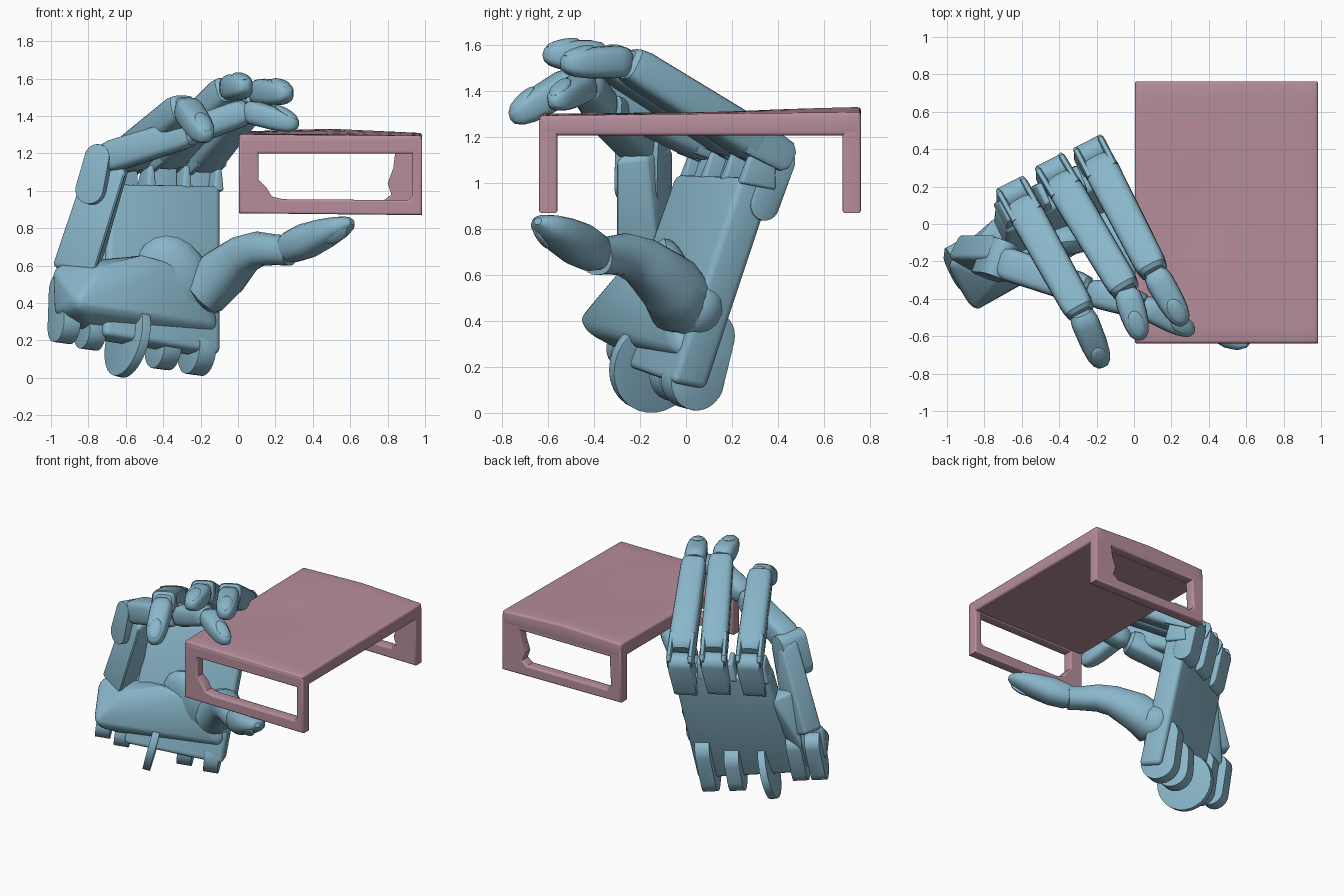
import bpy, bmesh, math
from mathutils import Vector as V

if "Cube" in bpy.data.objects:
    bpy.data.objects.remove(bpy.data.objects["Cube"])

def material(name, rgb):
    m = bpy.data.materials.new(name)
    m.diffuse_color = (*rgb, 1)
    m.use_nodes = True
    m.node_tree.nodes["Principled BSDF"].inputs["Base Color"].default_value = m.diffuse_color
    return m

BLUE = material("blue_grey", (0.25, 0.47, 0.59))
PINK = material("dusty_pink", (0.47, 0.27, 0.33))
LAT = V((0.89, 0.45, 0.0)).normalized()      # across the palm
FRONT = V((0.07, -0.15, 0.03))               # palm thickness, towards the grip
DOWN = V((0.0, -0.33, -1.0)).normalized()    # along the palm to the wrist

def activate(ob):
    bpy.ops.object.select_all(action='DESELECT')
    ob.select_set(True)
    bpy.context.view_layer.objects.active = ob

def finish(name, bm, mat, bevel=0.0, angle=35):
    bmesh.ops.recalc_face_normals(bm, faces=bm.faces[:])
    me = bpy.data.meshes.new(name)
    bm.to_mesh(me)
    bm.free()
    ob = bpy.data.objects.new(name, me)
    bpy.context.collection.objects.link(ob)
    me.materials.append(mat)
    activate(ob)
    if bevel:
        mod = ob.modifiers.new("bevel", 'BEVEL')
        mod.width, mod.segments, mod.limit_method = bevel, 3, 'ANGLE'
        mod.angle_limit = math.radians(25)
        bpy.ops.object.modifier_apply(modifier="bevel")
    bpy.ops.object.shade_smooth_by_angle(angle=math.radians(angle))
    return ob

def hull(name, pts, bevel=0.02, mat=BLUE):
    bm = bmesh.new()
    vs = [bm.verts.new(p) for p in pts]
    r = bmesh.ops.convex_hull(bm, input=vs)
    junk = {g for g in r['geom_interior'] + r['geom_unused'] if isinstance(g, bmesh.types.BMVert)}
    bmesh.ops.delete(bm, geom=list(junk), context='VERTS')
    bmesh.ops.dissolve_limit(bm, angle_limit=math.radians(4), verts=bm.verts[:], edges=bm.edges[:])
    return finish(name, bm, mat, bevel)

def lug(name, a, b, axis, ra, rb, depth, bevel=0.012):
    """flat rounded bar between two round ends"""
    axis = V(axis).normalized()
    u = axis.orthogonal().normalized()
    w = axis.cross(u)
    pts = []
    for c, r in ((V(a), ra), (V(b), rb)):
        for k in range(28):
            t = 2 * math.pi * k / 28
            p = c + (u * math.cos(t) + w * math.sin(t)) * r
            pts += [p + axis * depth / 2, p - axis * depth / 2]
    return hull(name, pts, bevel)

def loft(name, rings, up=V((0, 0, 1)), power=2.6, n=20):
    """rings: (centre, half width, half height)"""
    bm = bmesh.new()
    loops = []
    for i, (c, w, h) in enumerate(rings):
        d = (rings[min(i + 1, len(rings) - 1)][0] - rings[max(i - 1, 0)][0]).normalized()
        s = d.cross(up).normalized()
        u = s.cross(d)
        loop = []
        for k in range(n):
            a = 2 * math.pi * k / n
            x, y = math.cos(a), math.sin(a)
            f = lambda q: math.copysign(abs(q) ** (2 / power), q)
            loop.append(bm.verts.new(c + s * w * f(x) + u * h * f(y)))
        loops.append(loop)
    for a, b in zip(loops, loops[1:]):
        for k in range(n):
            bm.faces.new((a[k], a[(k + 1) % n], b[(k + 1) % n], b[k]))
    bm.faces.new(loops[0])
    bm.faces.new(loops[-1][::-1])
    return finish(name, bm, BLUE)

def segment(name, a, b, ra, rb, tip=False, power=3):
    a, b = V(a), V(b)
    L = (b - a).length
    start = [(0, .6), (.025, .88), (.07, 1)]
    end = [(L - .14, 1), (L - .08, .92), (L - .035, .74), (L - .01, .48), (L, .2)] if tip else \
          [(L - .07, 1), (L - .02, .9), (L, .65)]
    rings = []
    for t, s in start + end:
        r = (ra + (rb - ra) * t / L) * s
        rings.append((a + (b - a) * (t / L), r, r * 0.95))
    return loft(name, rings, power=power)

def ellipsoid(name, c, d, up, size):
    d = d.normalized()
    s = d.cross(up).normalized()
    u = s.cross(d)
    bm = bmesh.new()
    bmesh.ops.create_uvsphere(bm, u_segments=20, v_segments=10, radius=1)
    for v in bm.verts:
        p = v.co.copy()
        v.co = V(c) + d * p.x * size[0] + s * p.y * size[1] + u * p.z * size[2]
    return finish(name, bm, BLUE)

def nail(name, a, b, r, up=V((0, 0, 1))):
    d = (b - a).normalized()
    u = d.cross(up).cross(d).normalized()
    ellipsoid(name, b - d * 0.085 + u * r * 0.8, d - u * 0.25, u, (0.075, r * 0.68, 0.018))

# palm plate
back = [V(p) for p in [(-.16, .39, 1.0), (-.75, .1, 1.01), (-.78, -.19, .2), (-.16, .09, .1)]]
hull("palm", [p for b in back for p in (b, b + FRONT)], 0.03)

# three long fingers: rounded palm knuckle, forked base, long segment, fingertip
FINGERS = [
    ("ring", (-.65, .19, 1.13), (-.28, -.48, 1.45), (-.165, -.76, 1.28)),
    ("middle", (-.44, .31, 1.13), (-.04, -.36, 1.55), (.04, -.62, 1.56)),
    ("index", (-.235, .41, 1.11), (.11, -.26, 1.53), (.27, -.54, 1.52))]
for n, base, joint, tip in FINGERS:
    a, b, c = V(base), V(joint), V(tip)
    d = (b - a).normalized()
    side = d.cross(V((0, 0, 1))).normalized()
    k = a + FRONT * .2
    lug(n + "_palm_knuckle", k - V((0, 0, .02)), k + DOWN * .22, LAT, .07, .07, .15, .02)
    for s in (-1, 1):
        p = a + side * s * .073
        loft(n + "_fork", [(p - d * .02, .012, .04), (p + d * .01, .018, .07),
                           (p + d * .2, .018, .085)], power=4)
    segment(n + "_proximal", a + d * .09, b, .095, .085, power=4)
    segment(n + "_fingertip", b - (c - b).normalized() * .01, c, .077, .068, tip=True)
    nail(n + "_nail", b, c, .066)

# walls that stand up between the finger sockets
for x, y in [(-.73, .12), (-.53, .21), (-.34, .3), (-.17, .38)]:
    p = V((x, y, .97))
    q = p + V((0, .05, .12))
    e = LAT * .03
    f = FRONT * 1.0
    hull("socket_wall", [p - e, p + e, p - e + f, p + e + f, q + f * .3 - e * .6, q + f * .3 + e * .6,
                         q + f - e * .5 + V((0, 0, .02)), q + f + e * .5 + V((0, 0, .02))], .012)

# little finger, reaching across under the others
P = [V(p) for p in [(-.74, -.2, 1.17), (-.24, -.36, 1.32), (.06, -.44, 1.43), (.32, -.58, 1.35)]]
segment("little_proximal", P[0] + V((.02, 0, 0)), P[1], .09, .085, power=4)
segment("little_middle", P[1], P[2], .08, .075)
segment("little_fingertip", P[2] - V((.02, -.01, 0)), P[3], .07, .06, tip=True)
nail("little_nail", P[2], P[3], .06)
lug("little_knuckle", (-.72, -.19, 1.17), (-.76, -.19, 1.0), (-.35, -.93, .1), .07, .08, .2)
hull("little_metacarpal", [(-1, -.18, .6), (-.94, -.06, .58), (-.77, -.31, .55), (-.76, -.1, .5),
                           (-.79, -.18, 1.22), (-.75, -.06, 1.16), (-.6, -.31, 1.1), (-.58, -.17, 1.12)], .025)
hull("palm_web", [(-.9, -.1, .45), (-.76, -.17, .3), (-.74, .04, .82), (-.66, -.08, .85),
                  (-.85, -.1, .88), (-.66, -.2, .5), (-.55, -.1, .55)], .02)

# heel of the hand
hull("heel", [(-1, -.2, .6), (-.99, -.25, .34), (-.86, -.47, .41), (-.84, -.44, .35), (-.78, -.2, .22),
              (-.16, .09, .17), (-.11, -.05, .27), (-.11, .0, .34), (-.3, -.14, .6), (-.72, -.31, .6),
              (-.5, -.2, .66), (-.75, -.1, .62), (-.25, .1, .55)], .03)
ellipsoid("thumb_mound", V((-.35, -.06, .52)), V((-.25, -.1, .6)), V((0, -1, 0)), (.25, .2, .1))

# wrist lugs and the large wrist disc
WRIST = LAT + V((0, 0, -.12))
for c, r, up in [((-.93, -.24, .28), .095, .2), ((-.79, -.22, .245), .095, .2),
                 ((-.4, -.03, .165), .12, .12), ((-.22, .03, .145), .13, .2)]:
    lug("wrist_lug", c, V(c) - DOWN * up + V((0, 0, 0)), WRIST, r, r * .85, .1, .02)
lug("wrist_disc", (-.59, -.14, .205), (-.59, -.14, .206), LAT + V((0, 0, -.25)), .205, .205, .05)

# thumb
thumb = [((-.25, -.01, .4), .06), ((-.23, 0, .42), .11), ((-.19, -.01, .465), .145), ((-.08, -.07, .56), .135),
         ((.03, -.19, .66), .105), ((.11, -.27, .69), .093), ((.2, -.34, .685), .082), ((.28, -.39, .68), .08)]
loft("thumb_base", [(V(p), r, r) for p, r in thumb], power=2.3)
ellipsoid("thumb_ball", V((-.19, .03, .46)), V((.5, -.4, .5)), V((0, 0, 1)), (.13, .14, .14))
ta, tb = V((.24, -.37, .68)), V((.61, -.645, .835))
d = tb - ta
loft("thumb_tip", [(ta + d * t, w, h) for t, w, h in
                   [(0, .06, .06), (.12, .088, .085), (.35, .098, .094), (.6, .098, .08), (.8, .088, .06),
                    (.93, .06, .04), (1, .02, .015)]], power=2.4)
nail("thumb_nail", ta, tb - d * .03, .075, V((.2, -.9, -.3)))

# table top, slightly warped
bm = bmesh.new()
bmesh.ops.create_cube(bm, size=1)
flat = [e for e in bm.edges if abs(e.verts[0].co.z - e.verts[1].co.z) < .1]
bmesh.ops.subdivide_edges(bm, edges=flat, cuts=13, use_grid_fill=True)
for v in bm.verts:
    x, y, z = v.co
    v.co = V((.495 + x * .98, .062 + y * 1.4, 1.25 + z * .085))
    if z > .4:
        v.co.z += .008 + .035 * (y + .4) * (1 - 1.2 * abs(x)) - .008 * x \
            - .012 * math.exp(-((x + .15) ** 2 + y ** 2) * 25)
finish("table_top", bm, PINK, .015)

# open end frames of the table
def frame(name, y, hole):
    cu = bpy.data.curves.new(name, 'CURVE')
    cu.dimensions, cu.fill_mode = '2D', 'BOTH'
    outer = [(.005, .88), (.985, .87), (.985, 1.28), (.005, 1.28)]
    for pts in (outer, hole):
        sp = cu.splines.new('POLY')
        sp.points.add(len(pts) - 1)
        for p, q in zip(sp.points, pts):
            p.co = (q[0], q[1], 0, 1)
        sp.use_cyclic_u = True
    cu.extrude, cu.bevel_depth, cu.bevel_resolution, cu.offset = .028, .012, 2, -.012
    ob = bpy.data.objects.new(name, cu)
    bpy.context.collection.objects.link(ob)
    ob.location, ob.rotation_euler = (0, y, 0), (math.pi / 2, 0, 0)
    cu.materials.append(PINK)
    activate(ob)
    bpy.ops.object.convert(target='MESH')
    bpy.ops.object.shade_smooth_by_angle(angle=math.radians(35))

frame("front_frame", -.6, [(.11, 1.2), (.11, 1.06), (.15, 1.02), (.18, .97), (.24, .955), (.91, .95),
                           (.93, .97), (.93, 1.2)])
frame("back_frame", .722, [(.1, 1.2), (.09, .98), (.12, .95), (.78, .95), (.82, .98), (.8, 1.04),
                           (.83, 1.12), (.84, 1.2)])
